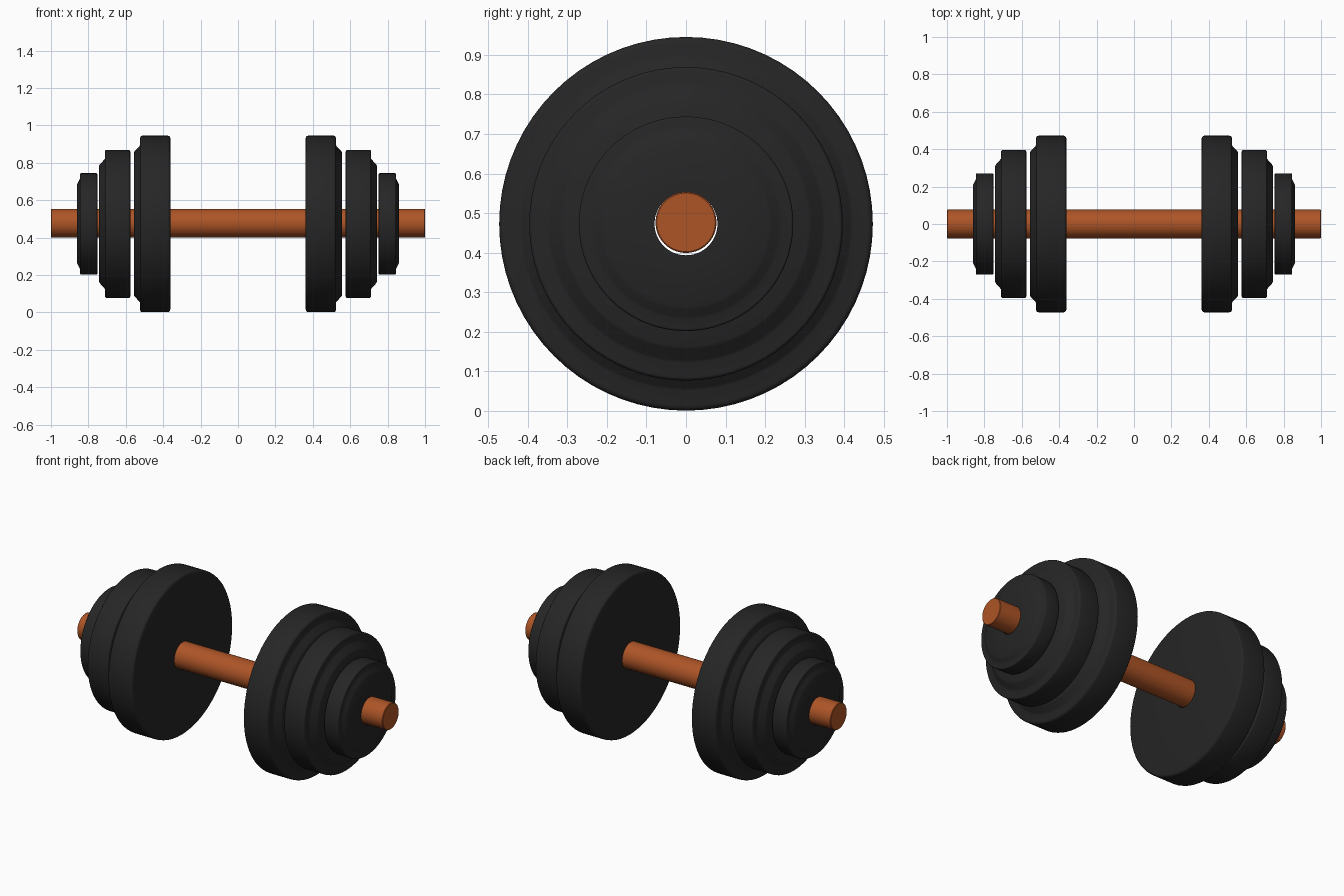
import bpy, bmesh, math

if "Cube" in bpy.data.objects:
    bpy.data.objects.remove(bpy.data.objects["Cube"])

SEG = 72


def material(name, rgb):
    m = bpy.data.materials.new(name)
    m.diffuse_color = (*rgb, 1.0)
    m.use_nodes = True
    m.node_tree.nodes["Principled BSDF"].inputs["Base Color"].default_value = m.diffuse_color
    return m


iron = material("black iron", (0.019, 0.019, 0.019))
copper = material("copper orange", (0.42, 0.09, 0.02))


def lathe(name, profile, z, mat, closed):
    """Revolve (x, radius) points about a horizontal x axis at height z."""
    bm = bmesh.new()
    rings = [[bm.verts.new((x, r * math.sin(2 * math.pi * i / SEG),
                            r * math.cos(2 * math.pi * i / SEG)))
              for i in range(SEG)] for x, r in profile]
    pairs = list(zip(rings, rings[1:]))
    if closed:
        pairs.append((rings[-1], rings[0]))
    else:
        bm.faces.new(rings[0])
        bm.faces.new(rings[-1])
    for a, b in pairs:
        for i in range(SEG):
            j = (i + 1) % SEG
            bm.faces.new((a[i], a[j], b[j], b[i]))
    bmesh.ops.recalc_face_normals(bm, faces=bm.faces)
    me = bpy.data.meshes.new(name)
    bm.to_mesh(me)
    bm.free()
    me.materials.append(mat)
    ob = bpy.data.objects.new(name, me)
    bpy.context.collection.objects.link(ob)
    ob.location.z = z
    bpy.ops.object.select_all(action='DESELECT')
    ob.select_set(True)
    bpy.context.view_layer.objects.active = ob
    bpy.ops.object.shade_smooth_by_angle(angle=math.radians(35))
    return ob


def rounded(x, r, b, start, sx, sr):
    """Quarter-round corner points at (x, r); sx, sr point outward."""
    return [(x - sx * b + sx * b * math.cos(math.radians(a)),
             r - sr * b + sr * b * math.sin(math.radians(a)))
            for a in (range(0, 91, 30) if start == 'side' else range(90, -1, -30))]


def plate(name, s, x0, x1, x2, r, r_step, r_face, b):
    """Weight plate: rounded rim, stepped hub with a sloped shoulder, bore."""
    hole = 0.0795
    p = [(x0, hole)]
    p += rounded(x0, r, b, 'side', -1, 1)          # inner rim edge
    p += rounded(x1, r, b, 'top', 1, 1)            # outer rim edge
    p += [(x1, r_step + 0.006), (x1 + 0.003, r_step),
          (x2 - 0.004, r_face + 0.005), (x2, r_face - 0.003), (x2, hole)]
    return lathe(name, [(s * x, q) for x, q in p], 0.473, iron, True)


# Handle bar, resting slightly high in the bores
lathe("handle_bar", [(-1, 0.074), (-0.997, 0.077), (0.997, 0.077), (1, 0.074)],
      0.4765, copper, False)

# Three plates per side, mirrored
for side, s in (("right", 1), ("left", -1)):
    plate(f"large_plate_{side}", s, 0.362, 0.524, 0.557, 0.472, 0.415, 0.383, 0.014)
    plate(f"medium_plate_{side}", s, 0.576, 0.711, 0.743, 0.396, 0.345, 0.312, 0.009)
    plate(f"small_plate_{side}", s, 0.752, 0.845, 0.861, 0.271, 0.235, 0.212, 0.006)
